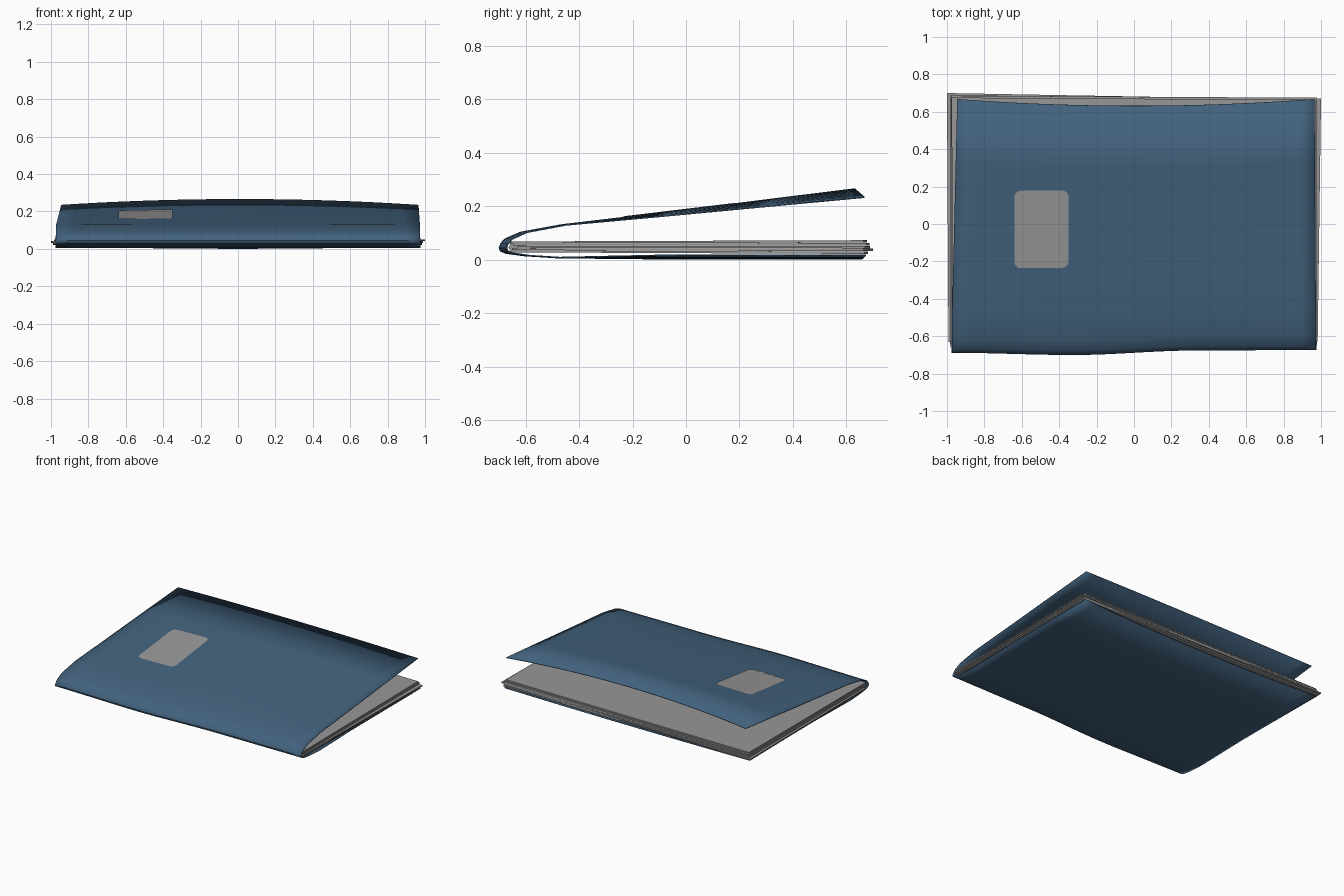
import bpy, math

if "Cube" in bpy.data.objects:
    bpy.data.objects.remove(bpy.data.objects["Cube"])


def material(name, rgb):
    m = bpy.data.materials.new(name)
    m.diffuse_color = (*rgb, 1)
    m.use_nodes = True
    m.node_tree.nodes["Principled BSDF"].inputs["Base Color"].default_value = m.diffuse_color
    return m


BLUE = material("cover blue", (0.055, 0.122, 0.205))
GREY = material("paper grey", (0.31, 0.31, 0.315))


def make(name, verts, faces, mat):
    me = bpy.data.meshes.new(name)
    me.from_pydata(verts, [], faces)
    me.materials.append(mat)
    ob = bpy.data.objects.new(name, me)
    bpy.context.collection.objects.link(ob)
    return ob


def lerp_table(table, x):
    for (a, fa), (b, fb) in zip(table, table[1:]):
        if x <= b:
            t = (x - a) / (b - a)
            t = t * t * (3 - 2 * t)
            return fa + (fb - fa) * t
    return table[-1][1]


# spine waviness along x
WAVE = [(-1, 0.003), (-0.33, -0.009), (0.33, 0.015), (1, 0.018)]

# cover profile (y, z): lower leaf, round spine, upper leaf
PROFILE = [(0.66, 0.003), (0.3, 0.003), (-0.1, 0.003), (-0.48, 0.007), (-0.6, 0.015),
           (-0.665, 0.024), (-0.685, 0.033), (-0.689, 0.044), (-0.683, 0.06),
           (-0.667, 0.077), (-0.61, 0.102), (-0.46, 0.130), (-0.1, 0.173),
           (0.3, 0.223), (0.632, 0.264)]


def bend(u, y, z, upper):
    """Place a profile point at width u (-1..1), with the leaf's curl."""
    t = max(0, (y + 0.5) / 1.13)
    fade = max(0, min(1, (-0.3 - y) / 0.35))
    y2 = y + lerp_table(WAVE, u) * fade
    if upper:
        x = u * (0.973 - 0.018 * t) + 0.010 * t
        return (x, y2 + 0.036 * u * u * t, z - 0.031 * u * u * t)
    return (u * 0.976, y2 + 0.013 * u * u * t, z + 0.013 * u * u * min(1, t * 3))


# folded cover
N = 24
verts, faces = [], []
for k, (y, z) in enumerate(PROFILE):
    for i in range(N + 1):
        verts.append(bend(-1 + 2 * i / N, y, z, k > 7))
W = N + 1
for k in range(len(PROFILE) - 1):
    for i in range(N):
        a = k * W + i
        faces.append((a, a + W, a + W + 1, a + 1))
cover = make("cover", verts, faces, BLUE)
sol = cover.modifiers.new("thickness", "SOLIDIFY")
sol.thickness = 0.005
sol.offset = 0


# label plate lying on the upper leaf
def on_cover(x, y):
    up = PROFILE[11:]
    for (ya, za), (yb, zb) in zip(up, up[1:]):
        if y <= yb:
            break
    z = za + (zb - za) * (y - ya) / (yb - ya)
    return (x, y, bend(x / 0.965, y, z, True)[2] + 0.006)


outline = []
HX, HY, R = 0.145, 0.207, 0.035
for q, (sx, sy) in enumerate([(1, 1), (-1, 1), (-1, -1), (1, -1)]):
    for j in range(6):
        a = math.radians(90 * q + 18 * j)
        outline.append((sx * (HX - R) + R * math.cos(a), sy * (HY - R) + R * math.sin(a)))
n = len(outline)
lv, lf = [on_cover(-0.495, -0.028)], []
for r in range(1, 6):
    lv += [on_cover(-0.495 + x * r / 5, -0.028 + y * r / 5 + 0.01 * x) for x, y in outline]
for i in range(n):
    j = (i + 1) % n
    lf.append((0, 1 + i, 1 + j))
    for r in range(4):
        b = 1 + r * n
        lf.append((b + i, b + n + i, b + n + j, b + j))
label = make("label", lv, lf, GREY)

# slightly fanned paper leaves: corner x/y front-left, front-right, back-right, back-left
LEAVES = [
    [(-0.985, -0.645), (0.970, -0.655), (0.985, 0.668), (-0.990, 0.680)],
    [(-0.992, -0.630), (0.978, -0.650), (0.990, 0.664), (-1.000, 0.700)],
    [(-0.980, -0.660), (0.982, -0.630), (1.000, 0.670), (-0.985, 0.688)],
    [(-0.975, -0.655), (0.975, -0.645), (0.975, 0.675), (-0.978, 0.686)],
    [(-0.972, -0.660), (0.972, -0.652), (0.970, 0.664), (-0.975, 0.676)],
]
for k, c in enumerate(LEAVES):
    pv = []
    for top in (0, 1):
        for i, (x, y) in enumerate(c):
            front, back = 0.027 + 0.0084 * k, 0.021 + 0.0106 * k
            z = (front + 0.007 * top) if i < 2 else (back + 0.009 * top)
            pv.append((x, y, z))
    pf = [(3, 2, 1, 0), (4, 5, 6, 7)]
    pf += [(i, (i + 1) % 4, (i + 1) % 4 + 4, i + 4) for i in range(4)]
    make("paper_leaf_%d" % (k + 1), pv, pf, GREY)

# folded paper backs joining the leaves near the spine
fold = []
for x in (-0.965, 0.965):
    fold += [(x, -0.60, 0.026), (x, -0.655, 0.031), (x, -0.664, 0.045),
             (x, -0.655, 0.062), (x, -0.60, 0.067)]
ff = [(i, i + 1, i + 6, i + 5) for i in range(4)] + [(0, 5, 9, 4)]
ff += [(4, 3, 2, 1, 0), (5, 6, 7, 8, 9)]
make("paper_fold", fold, ff, GREY)

# smooth shading on the bent sheets
for ob in (cover, label):
    bpy.ops.object.select_all(action="DESELECT")
    ob.select_set(True)
    bpy.context.view_layer.objects.active = ob
    bpy.ops.object.shade_smooth_by_angle(angle=math.radians(40))
